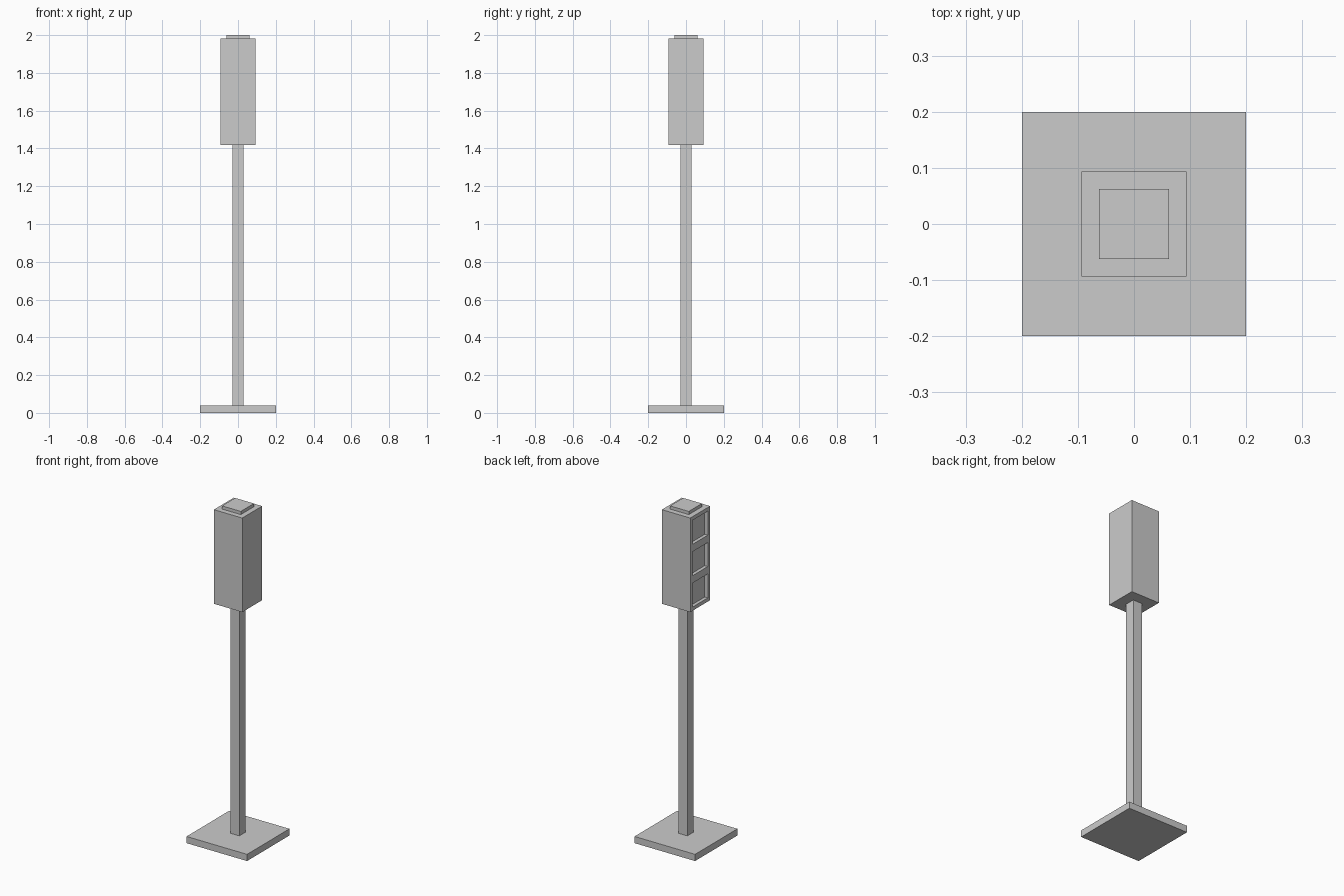
import bpy, bmesh
from mathutils import Vector

if "Cube" in bpy.data.objects:
    bpy.data.objects.remove(bpy.data.objects["Cube"])

CELL = 0.1875            # one lamp cell; the head is three cells tall
HEAD_TOP = 1.981
HEAD_BOTTOM = HEAD_TOP - 3 * CELL


def box_bmesh(half, z0, z1):
    bm = bmesh.new()
    bmesh.ops.create_cube(bm, size=1)
    bmesh.ops.scale(bm, vec=(2 * half, 2 * half, z1 - z0), verts=bm.verts)
    bmesh.ops.translate(bm, vec=(0, 0, (z0 + z1) / 2), verts=bm.verts)
    return bm


def finish(name, bm):
    mesh = bpy.data.meshes.new(name)
    bm.to_mesh(mesh)
    bm.free()
    obj = bpy.data.objects.new(name, mesh)
    bpy.context.collection.objects.link(obj)
    return obj


# Base plate, pole and top cap
for name, half, z0, z1 in [
    ("base_plate", 0.2, 0, 0.04),
    ("pole", 0.03, 0.04, HEAD_BOTTOM),
    ("top_cap", 0.062, HEAD_TOP, 2.0),
]:
    finish(name, box_bmesh(half, z0, z1))

# Signal head, split into three cells
bm = box_bmesh(CELL / 2, HEAD_BOTTOM, HEAD_TOP)
for i in (1, 2):
    bmesh.ops.bisect_plane(bm, geom=bm.verts[:] + bm.edges[:] + bm.faces[:],
                           plane_co=(0, 0, HEAD_BOTTOM + i * CELL),
                           plane_no=(0, 0, 1))

# Square lamp recesses on the -x side
bm.normal_update()
lamps = [f for f in bm.faces if f.normal.x < -0.9]
bmesh.ops.inset_individual(bm, faces=lamps, thickness=CELL / 6)
pushed = bmesh.ops.extrude_discrete_faces(bm, faces=lamps)["faces"]
verts = list({v for f in pushed for v in f.verts})
bmesh.ops.translate(bm, vec=Vector((0.02, 0, 0)), verts=verts)
bmesh.ops.recalc_face_normals(bm, faces=bm.faces)
finish("signal_head", bm)
